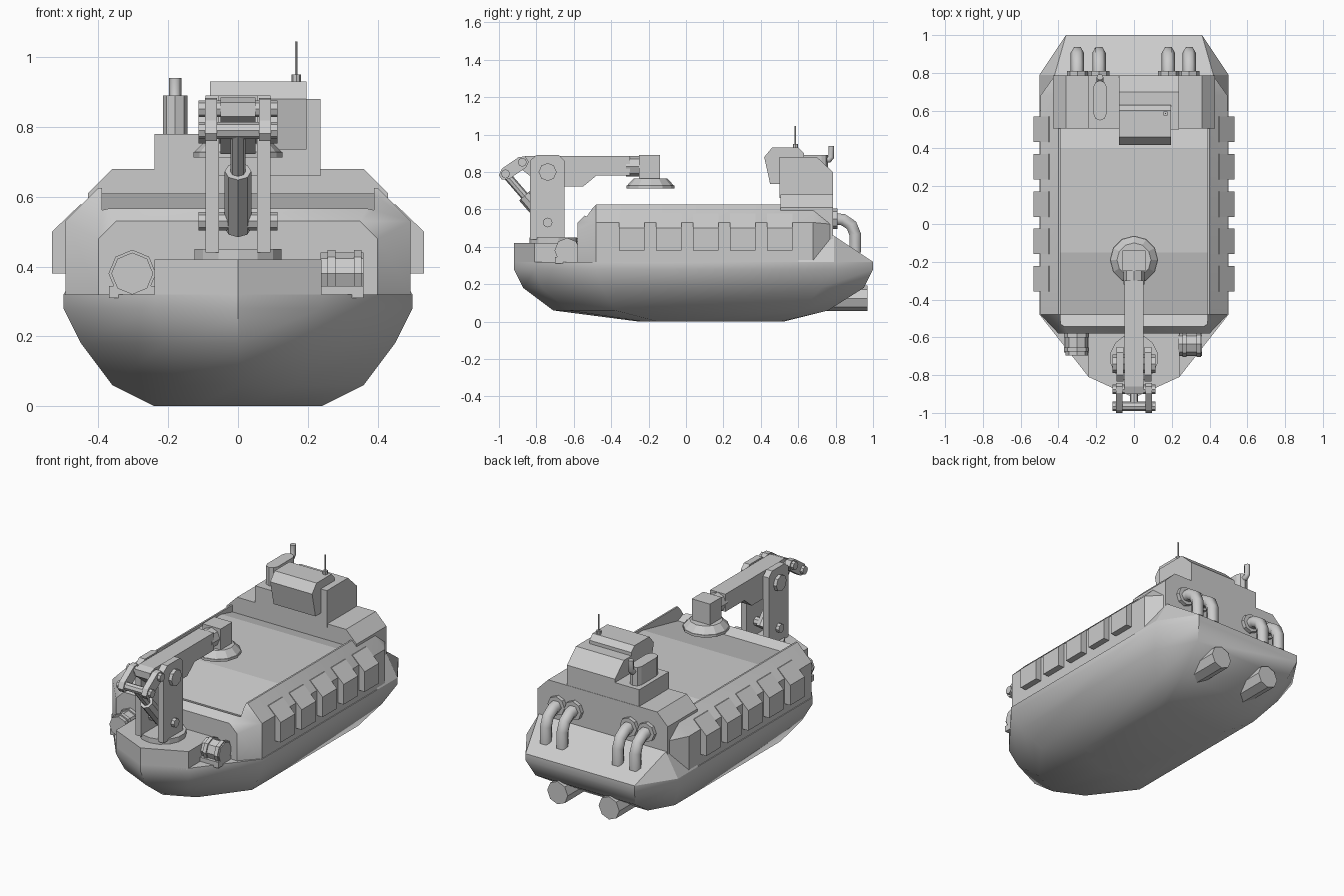
import bpy, bmesh, math
from mathutils import Vector

if "Cube" in bpy.data.objects:
    bpy.data.objects.remove(bpy.data.objects["Cube"])


def finish(name, bm, smooth=None):
    bmesh.ops.recalc_face_normals(bm, faces=bm.faces)
    me = bpy.data.meshes.new(name)
    bm.to_mesh(me)
    bm.free()
    ob = bpy.data.objects.new(name, me)
    bpy.context.collection.objects.link(ob)
    if smooth:
        bpy.ops.object.select_all(action='DESELECT')
        ob.select_set(True)
        bpy.context.view_layer.objects.active = ob
        bpy.ops.object.shade_smooth_by_angle(angle=math.radians(smooth))
    return ob


def convex(name, half, smooth=None):
    """Convex solid from points mirrored in x."""
    bm = bmesh.new()
    for x, y, z in half:
        for s in (1, -1):
            bm.verts.new((s * x, y, z))
    res = bmesh.ops.convex_hull(bm, input=bm.verts)
    junk = {g for g in res["geom_interior"] + res["geom_unused"]
            if isinstance(g, bmesh.types.BMVert)}
    bmesh.ops.delete(bm, geom=list(junk), context='VERTS')
    bmesh.ops.dissolve_limit(bm, angle_limit=0.01, verts=bm.verts, edges=bm.edges)
    return finish(name, bm, smooth)


def extrude(name, prof, axis, a, b):
    """Profile extruded from a to b: axis x takes (y, z), y takes (x, z), z takes (x, y)."""
    def put(p, t):
        return {'x': (t, *p), 'y': (p[0], t, p[1]), 'z': (*p, t)}[axis]
    bm = bmesh.new()
    lo = [bm.verts.new(put(p, a)) for p in prof]
    hi = [bm.verts.new(put(p, b)) for p in prof]
    bm.faces.new(lo)
    bm.faces.new(hi)
    for i in range(len(prof)):
        j = (i + 1) % len(prof)
        bm.faces.new((lo[i], lo[j], hi[j], hi[i]))
    return finish(name, bm)


def cyl(name, p, q, r, r2=None, n=8):
    p, q = Vector(p), Vector(q)
    d = q - p
    bm = bmesh.new()
    bmesh.ops.create_cone(bm, cap_ends=True, segments=n, radius1=r,
                          radius2=r if r2 is None else r2, depth=d.length)
    ob = finish(name, bm)
    ob.location = (p + q) / 2
    ob.rotation_euler = d.to_track_quat('Z', 'Y').to_euler()
    return ob


def pipe(name, pts, r):
    cu = bpy.data.curves.new(name, 'CURVE')
    cu.dimensions, cu.bevel_depth, cu.bevel_resolution = '3D', r, 1
    cu.use_fill_caps = True
    sp = cu.splines.new('POLY')
    sp.points.add(len(pts) - 1)
    for pt, co in zip(sp.points, pts):
        pt.co = (*co, 1)
    ob = bpy.data.objects.new(name, cu)
    bpy.context.collection.objects.link(ob)


def box(name, x, y, z):
    return extrude(name, [(x[0], y[0]), (x[1], y[0]), (x[1], y[1]), (x[0], y[1])], 'z', *z)


# Hull lofted through horizontal outlines
levels = [
    (0.0, [(0, -.25), (.12, -.23), (.24, -.15), (.24, .5), (.2, .52)]),
    (.06, [(0, -.71), (.17, -.63), (.36, -.38), (.36, .62), (.28, .76)]),
    (.18, [(0, -.87), (.21, -.77), (.45, -.45), (.45, .72), (.33, .95)]),
    (.28, [(0, -.92), (.24, -.81), (.5, -.48), (.5, .79), (.36, 1)]),
    (.32, [(0, -.92), (.24, -.81), (.5, -.48), (.5, .79), (.36, 1)])]
bm = bmesh.new()
rings = [[bm.verts.new((x, y, z)) for x, y in o + [(-x, y) for x, y in o[:0:-1]]]
         for z, o in levels]
for a, b in zip(rings, rings[1:]):
    for i in range(len(a)):
        j = (i + 1) % len(a)
        bm.faces.new((a[i], a[j], b[j], b[i]))
bm.faces.new(rings[0])
bm.faces.new(rings[-1])
finish("hull", bm, 40)

# Bow deck and sloping stern deck
extrude("bow_deck", [(0, -.92), (.24, -.81), (.24, -.56), (-.24, -.56), (-.24, -.81)],
        'z', .31, .42)
convex("stern_deck", [(.42, .6, .46), (.42, .79, .46), (.5, .6, .32),
                      (.5, .79, .32), (.36, 1, .32)])

# Main body with chamfered edges and a shallow open deck well
body = convex("body", [(.40, -.58, .32), (.40, -.58, .48), (.35, -.58, .53),
                       (.495, -.48, .32), (.495, -.48, .53), (.40, -.48, .625),
                       (.495, .68, .32), (.495, .68, .53), (.40, .68, .625),
                       (.42, .785, .32), (.42, .785, .52)], 35)
well = extrude("deck_well_cutter", [(-.62, .60), (-.48, .54), (-.15, .61), (.4, .61),
                                    (.52, .58), (.52, .8), (-.62, .8)], 'x', -.39, .39)
well.hide_render = True
well.hide_viewport = True
cut = body.modifiers.new("well", 'BOOLEAN')
cut.operation, cut.solver, cut.object = 'DIFFERENCE', 'EXACT', well

# Side lockers
for i in range(5):
    y = -.358 + .198 * i
    for s in (1, -1):
        extrude("side_locker", [(s * x, z) for x, z in
                [(.44, .38), (.533, .38), (.533, .5), (.452, .578), (.44, .578)]],
                'y', y, y + .135)

# Cabin: base, funnel shelf, upper block, overhanging wheelhouse
extrude("cabin_base", [(-.43, .32), (.43, .32), (.43, .61), (.36, .68), (-.36, .68),
                       (-.43, .61)], 'y', .505, .787)
box("funnel_shelf", (-.24, -.07), (.505, .785), (.66, .78))
extrude("cabin_upper", [(.5, .66), (.785, .66), (.785, .80), (.70, .88), (.5, .88)],
        'x', -.08, .237)
extrude("wheelhouse", [(.45, .735), (.51, .735), (.63, .86), (.63, .90), (.60, .93),
                       (.46, .93), (.418, .88)], 'x', -.08, .197)
cyl("antenna_base", (.167, .585, .92), (.167, .585, .95), .014)
cyl("antenna", (.167, .585, .94), (.167, .585, 1.045), .004, n=6)

# Silencer with upright exhaust
cap = [(-.18 + .035 * math.cos(a), c + .035 * math.sin(a))
       for c, k0 in ((.725, 0), (.583, math.pi))
       for a in (k0 + k * math.pi / 4 for k in range(5))]
extrude("silencer", cap, 'z', .77, .89)
pipe("silencer_exhaust", [(-.18, .74, .865), (-.18, .765, .865), (-.18, .777, .88),
                          (-.18, .777, .94)], .018)

# Rear bent pipes with flanges, water jets
for x in (-.30, -.185, .182, .292):
    cyl("pipe_flange", (x, .78, .55), (x, .81, .55), .056)
    pipe("rear_pipe", [(x, .79, .55), (x, .84, .545), (x, .885, .515), (x, .905, .465),
                       (x, .905, .37)], .036)
for s in (1, -1):
    cyl("water_jet", (s * .17, .62, .125), (s * .17, .97, .125), .068)

# Winches: right drum lies across, left drum lies fore and aft
for name, c, d in (("right_winch", Vector((.298, -.635, .38)), Vector((1, 0, 0))),
                   ("left_winch", Vector((-.303, -.635, .38)), Vector((0, 1, 0)))):
    cyl(name + "_drum", c - d * .062, c + d * .062, .06)
    for t in (-.03, .045):
        cyl(name + "_band", c + d * (t - .011), c + d * (t + .011), .068)
box("left_winch_foot", (-.37, -.24), (-.68, -.58), (.31, .345))
box("right_winch_foot", (.24, .36), (-.70, -.57), (.31, .345))

# Crane pedestal and side plates
cyl("crane_base", (0, -.71, .415), (0, -.71, .45), .128, n=14)
plate = [(-.835, .44), (-.65, .44), (-.65, .86), (-.68, .89), (-.80, .89), (-.835, .86)]
for s in (1, -1):
    extrude("crane_plate", plate, 'x', s * .055, s * .093)
cyl("boom_pivot", (-.113, -.74, .80), (.113, -.74, .80), .048)
cyl("ram_lower_pivot", (-.113, -.74, .53), (.113, -.74, .53), .026)

# Boom, head and suction cone
extrude("boom", [(-.90, .87), (-.86, .885), (-.30, .885), (-.30, .78), (-.48, .78),
                 (-.55, .722), (-.76, .722), (-.90, .83)], 'x', -.05, .05)
cyl("boom_neck", (0, -.32, .83), (0, -.235, .83), .055)
extrude("boom_head", [(-.25, .76), (-.14, .76), (-.14, .89), (-.25, .89)],
        'x', -.06, .06)
cyl("cone_rim", (0, -.19, .713), (0, -.19, .728), .128, n=12)
cyl("cone", (0, -.19, .728), (0, -.19, .765), .125, .09, n=12)

# Front linkage and lifting ram
a, b, c = Vector((0, -.875, .852)), Vector((0, -.965, .79)), Vector((0, -.74, .53))
for p in (a, b):
    cyl("link_pin", p - Vector((.113, 0, 0)), p + Vector((.113, 0, 0)), .024)
d = (b - a).normalized()
n = Vector((0, -d.z, d.y)) * .034
for s in (1, -1):
    pts = [a - d * .03 + n * .5, a + n, b + n, b + d * .034 + n * .4,
           b + d * .034 - n * .4, b - n, a - n, a - d * .03 - n * .5]
    extrude("link_bar", [(p.y, p.z) for p in pts], 'x', s * .06, s * .095)
cyl("ram_rod", b, c, .022)
cyl("ram_cylinder", b.lerp(c, .45), b.lerp(c, 1.08), .038)
